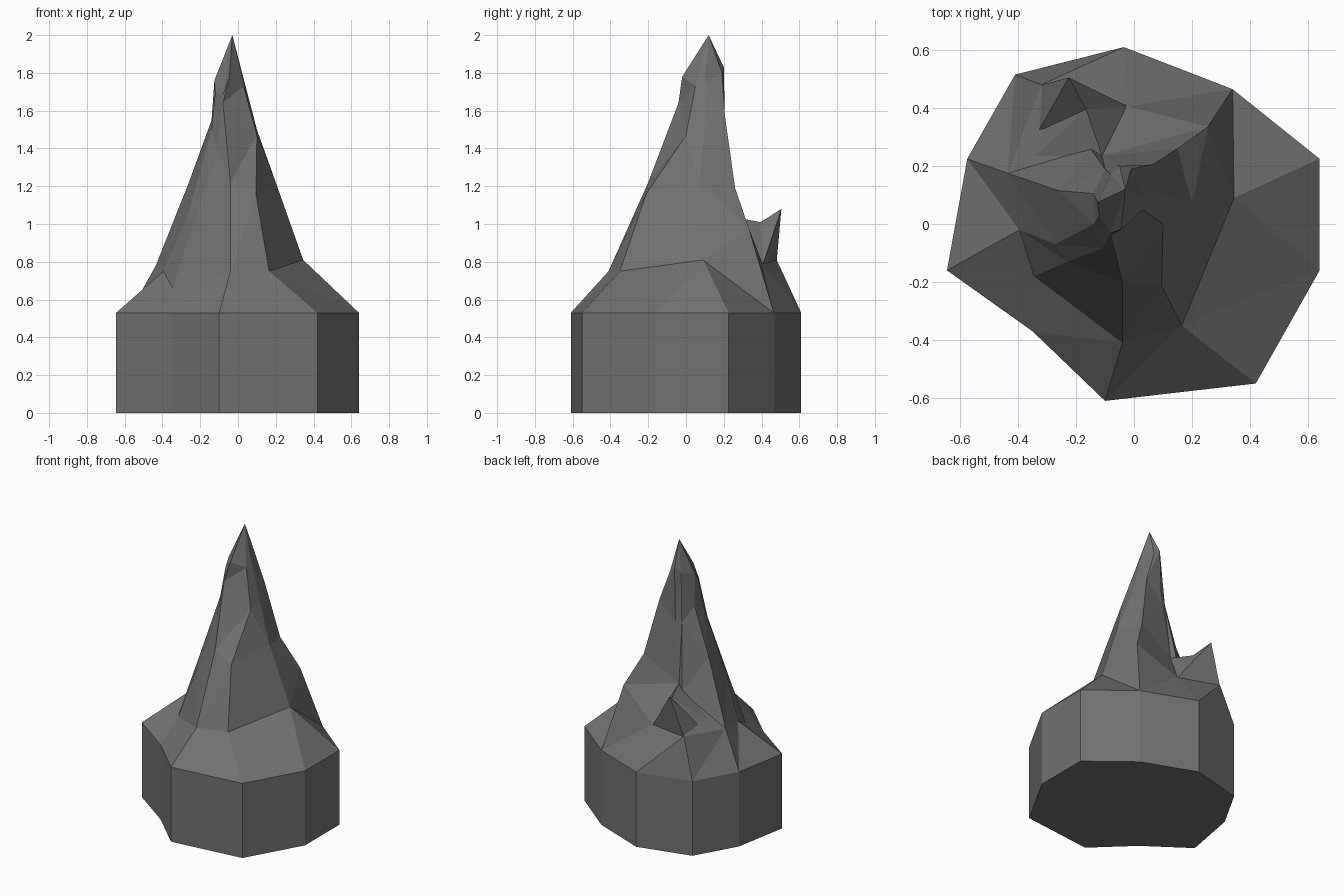
import bpy
import bmesh

cube = bpy.data.objects.get("Cube")
if cube:
    bpy.data.objects.remove(cube, do_unlink=True)

stone = bpy.data.materials.new("dark_grey_stone")
stone.use_nodes = True
stone.diffuse_color = (0.17, 0.17, 0.17, 1)
stone.node_tree.nodes["Principled BSDF"].inputs["Base Color"].default_value = stone.diffuse_color


def finish(name, bm):
    """Clean the mesh, keep it faceted and place it in the scene."""
    bmesh.ops.remove_doubles(bm, verts=bm.verts, dist=0.001)
    bmesh.ops.recalc_face_normals(bm, faces=bm.faces)
    mesh = bpy.data.meshes.new(name)
    bm.to_mesh(mesh)
    bm.free()
    mesh.materials.append(stone)
    obj = bpy.data.objects.new(name, mesh)
    bpy.context.collection.objects.link(obj)
    return obj


def loft(name, rings, tip=None):
    """Join rings of equal length, close the bottom and end flat or in a tip."""
    bm = bmesh.new()
    loops = [[bm.verts.new(point) for point in ring] for ring in rings]
    count = len(loops[0])
    bm.faces.new(list(reversed(loops[0])))
    for lower, upper in zip(loops, loops[1:]):
        for i in range(count):
            j = (i + 1) % count
            bm.faces.new((lower[i], lower[j], upper[j], upper[i]))
    if tip:
        peak = bm.verts.new(tip)
        for i in range(count):
            bm.faces.new((loops[-1][i], loops[-1][(i + 1) % count], peak))
    else:
        bm.faces.new(loops[-1])
    bmesh.ops.remove_doubles(bm, verts=bm.verts, dist=0.001)
    uneven = [f for f in bm.faces if len(f.verts) == 4 and abs(f.normal.z) > 0.01]
    bm.normal_update()
    uneven = [f for f in bm.faces if len(f.verts) == 4 and abs(f.normal.z) > 0.01]
    bmesh.ops.triangulate(bm, faces=uneven, quad_method='SHORT_EDGE')
    return finish(name, bm)


def hull(name, points):
    """Wrap a faceted rock around a few corner points."""
    bm = bmesh.new()
    for point in points:
        bm.verts.new(point)
    bmesh.ops.convex_hull(bm, input=bm.verts)
    return finish(name, bm)


# Outline of the base, anticlockwise from the front corner
outline = [(-.10, -.61), (.42, -.55), (.64, -.16), (.64, .225), (.34, .465),
           (-.035, .61), (-.41, .515), (-.575, .225), (-.645, -.16), (-.35, -.37)]
base_height = 0.53


def level(z):
    return [(x, y, z) for x, y in outline]


def widen(ring):
    """Repeat the side corner, which meets two corners of the base."""
    return ring[:3] + ring[2:]


# Rings of the spire, in the same order as the outline
shoulder = [(-.04, -.41, .75), (.165, -.35, .75), (.345, .09, .81),
            (.255, .335, .97), (-.02, .405, .79), (-.32, .48, .81),
            (-.435, .175, .78), (-.395, -.02, .75), (-.345, -.18, .66)]
middle = [(-.04, -.2, 1.22), (.095, -.21, 1.16), (.2, .07, 1.22),
          (.15, .26, 1.19), (-.11, .235, 1.04), (-.15, .26, 1),
          (-.26, .115, 1.22), (-.27, -.07, 1.03), (-.23, -.13, 1.02)]
upper = [(-.08, -.04, 1.64), (.1, 0, 1.47), (.1, .1, 1.5),
         (.065, .205, 1.58), (-.06, .205, 1.44), (-.1, .19, 1.45),
         (-.14, .105, 1.55), (-.14, 0, 1.5), (-.11, -.085, 1.39)]
crown = [(-.045, -.02, 1.78), (.03, .05, 1.73), (.035, .1, 1.75),
         (-.01, .19, 1.8), (-.05, .2, 1.83), (-.08, .17, 1.8),
         (-.125, .075, 1.76), (-.12, .03, 1.7), (-.08, -.03, 1.68)]

# Straight-sided base
loft("base", [level(0), level(base_height)])

# Tapering spire
loft("spire", [level(base_height)] + [widen(r) for r in (shoulder, middle, upper, crown)],
     tip=(-.03, .12, 2))

# Small spike at the back and the saddle joining it to the spire
spike_foot = [(-.32, .48, .8), (-.02, .405, .78), (-.165, .395, 1.01), (-.33, .32, .83)]
hull("side_spike", spike_foot + [(-.225, .505, 1.08)])
hull("spike_saddle", spike_foot[1:] + [(-.11, .235, 1.04), (-.4, .18, .79)])
